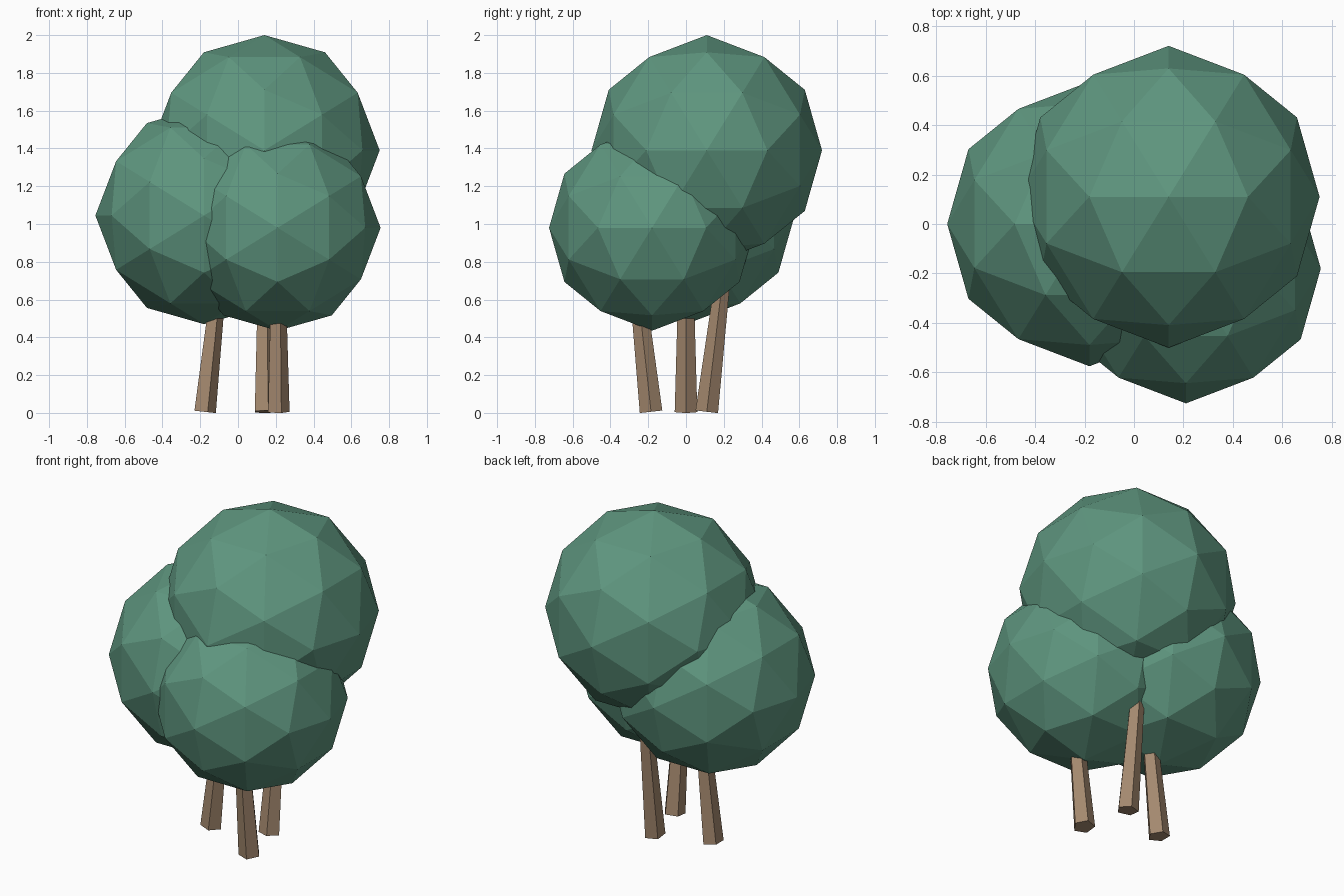
import bpy, bmesh, math
from itertools import combinations
from mathutils import Vector, Matrix

if "Cube" in bpy.data.objects:
    bpy.data.objects.remove(bpy.data.objects["Cube"])


def material(name, rgb):
    m = bpy.data.materials.new(name)
    m.diffuse_color = (*rgb, 1.0)
    m.use_nodes = True
    m.node_tree.nodes["Principled BSDF"].inputs["Base Color"].default_value = m.diffuse_color
    return m


LEAF = material("leaf_green", (0.113, 0.305, 0.212))
BARK = material("bark_brown", (0.372, 0.250, 0.158))


def add_object(name, bm, mat):
    bmesh.ops.recalc_face_normals(bm, faces=bm.faces[:])
    mesh = bpy.data.meshes.new(name)
    bm.to_mesh(mesh)
    bm.free()
    mesh.materials.append(mat)
    obj = bpy.data.objects.new(name, mesh)
    bpy.context.collection.objects.link(obj)
    return obj


def crown(name, centre, radius):
    """Faceted 80-face ball with its two-fold axes along x, y and z."""
    phi = (1 + math.sqrt(5)) / 2
    corners = []
    for a in (-1, 1):
        for b in (-phi, phi):
            corners += [Vector((0, b, a)), Vector((a, 0, b)), Vector((b, a, 0))]
    mids = [(p + q) / 2 for p, q in combinations(corners, 2)
            if (p - q).length < 2.01]
    bm = bmesh.new()
    for p in corners + mids:
        bm.verts.new(Vector(centre) + p.normalized() * radius)
    bmesh.ops.convex_hull(bm, input=bm.verts[:])
    return add_object(name, bm, LEAF)


def trunk(name, x, y, lean, length=0.95):
    """Tapered five-sided trunk, one corner facing +x, tilted towards lean."""
    bm = bmesh.new()
    rings = []
    for r, z in ((0.063, 0.0), (0.035, length)):
        rings.append([bm.verts.new((r * math.cos(i * math.tau / 5),
                                    r * math.sin(i * math.tau / 5), z))
                      for i in range(5)])
    low, high = rings
    for i in range(5):
        j = (i + 1) % 5
        bm.faces.new((low[i], low[j], high[j], high[i]))
    bm.faces.new(low[::-1])
    bm.faces.new(high)
    tilt = Vector((0, 0, 1)).rotation_difference(Vector((*lean, 1)))
    bm.transform(Matrix.Translation((x, y, 0.006)) @ tilt.to_matrix().to_4x4())
    return add_object(name, bm, BARK)


# Leaf crowns
crown("top_crown", (0.14, 0.11, 1.39), 0.61)
crown("left_crown", (-0.18, 0.0, 1.045), 0.575)
crown("front_crown", (0.21, -0.18, 0.98), 0.545)

# Trunks, each below its own crown
trunk("back_trunk", 0.14, 0.11, (0.0, 0.12))
trunk("left_trunk", -0.18, 0.0, (0.11, 0.0))
trunk("front_trunk", 0.21, -0.185, (0.0, -0.11))
